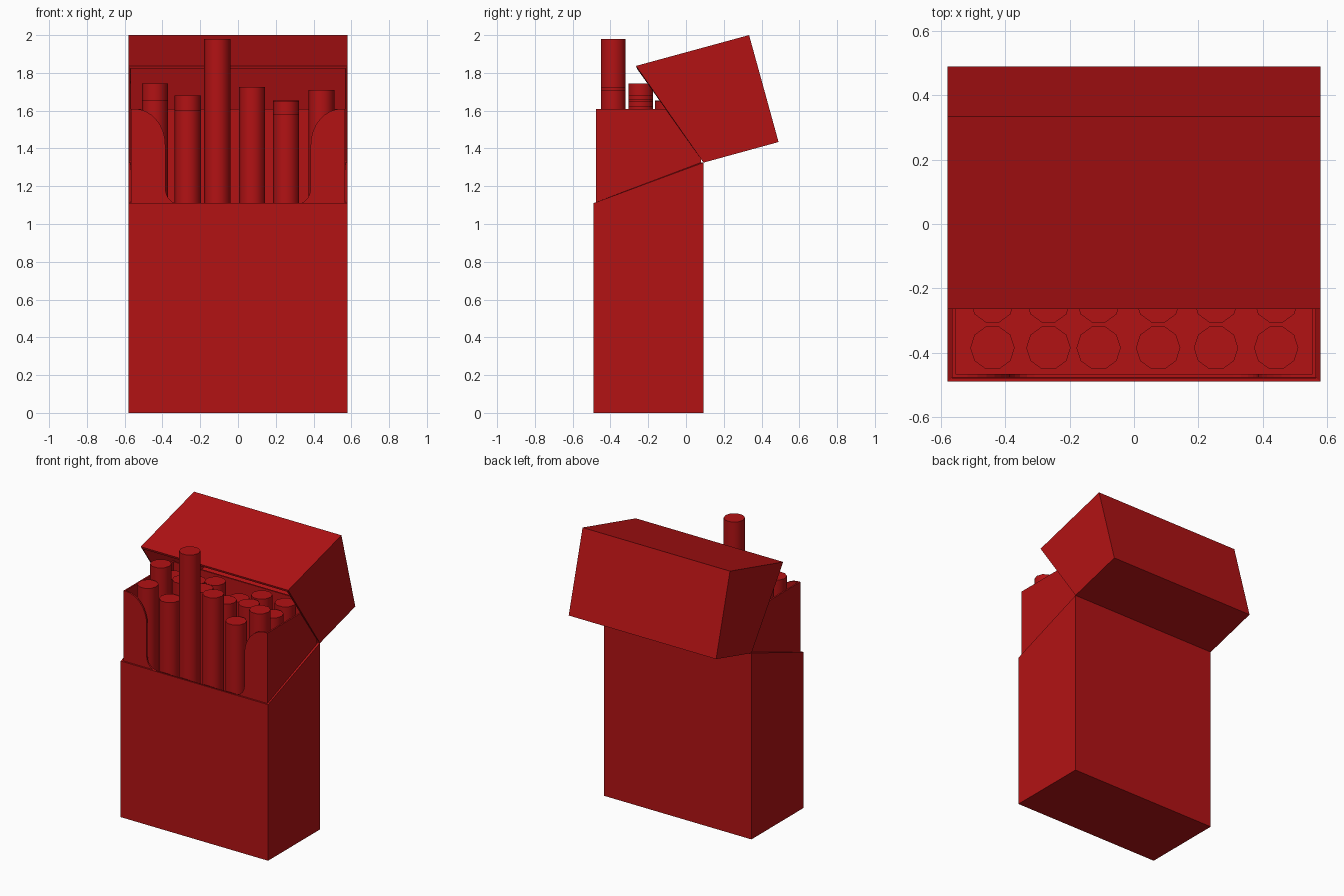
import bpy, bmesh, math

if "Cube" in bpy.data.objects:
    bpy.data.objects.remove(bpy.data.objects["Cube"])

WALL = 0.013
red = bpy.data.materials.new("red_card")
red.diffuse_color = (0.45, 0.006, 0.007, 1)
red.use_nodes = True
red.node_tree.nodes["Principled BSDF"].inputs["Base Color"].default_value = red.diffuse_color


def make_object(name, bm):
    bmesh.ops.recalc_face_normals(bm, faces=bm.faces)
    mesh = bpy.data.meshes.new(name)
    bm.to_mesh(mesh)
    bm.free()
    mesh.materials.append(red)
    ob = bpy.data.objects.new(name, mesh)
    bpy.context.collection.objects.link(ob)
    return ob


def prism(points, offset):
    """Closed prism: 3D outline swept along offset; the side faces keep outline order."""
    bm = bmesh.new()
    a = [bm.verts.new(p) for p in points]
    b = [bm.verts.new([p[i] + offset[i] for i in range(3)]) for p in points]
    bm.faces.new(a)
    bm.faces.new(b[::-1])
    n = len(a)
    sides = [bm.faces.new((a[i], a[(i + 1) % n], b[(i + 1) % n], b[i])) for i in range(n)]
    bmesh.ops.recalc_face_normals(bm, faces=bm.faces)
    return bm, sides


def apply(ob, mod):
    bpy.context.view_layer.objects.active = ob
    bpy.ops.object.modifier_apply(modifier=mod.name)


def open_box(name, profile, half_width, thickness):
    """Card box from a y-z profile, open along the profile's last edge."""
    bm, sides = prism([(-half_width, y, z) for y, z in profile], (2 * half_width, 0, 0))
    bmesh.ops.delete(bm, geom=[sides[-1]], context='FACES_ONLY')
    ob = make_object(name, bm)
    mod = ob.modifiers.new("card", 'SOLIDIFY')
    mod.thickness = thickness
    mod.offset = -1
    mod.use_even_offset = True
    apply(ob, mod)
    return ob


# outer carton and tilted lid
open_box("carton_body", [(-0.49, 1.11), (-0.49, 0), (0.093, 0), (0.093, 1.325)], 0.58, WALL)
open_box("lid", [(0.093, 1.325), (0.49, 1.434), (0.334, 2.0), (-0.264, 1.837)], 0.58, WALL)

# inner sleeve with a rounded notch in the front
sleeve = open_box("inner_sleeve", [(-0.477, 1.61), (-0.477, 0.015), (0.079, 0.015), (0.079, 1.61)],
                  0.566, 0.011)
left = [(-0.55, 1.7)]
for i in range(9):
    t = math.pi / 2 * (1 - i / 8)
    left.append((-0.55 + 0.165 * math.cos(t), 1.42 + 0.19 * math.sin(t)))
for i in range(6):
    t = math.pi + math.pi / 2 * i / 5
    left.append((-0.31 + 0.075 * math.cos(t), 1.19 + 0.085 * math.sin(t)))
outline = left + [(-x, z) for x, z in reversed(left)]
bm, _ = prism([(x, -0.55, z) for x, z in outline], (0, 0.1, 0))
cutter = make_object("notch_cutter", bm)
cutter.hide_render = True
cut = sleeve.modifiers.new("notch", 'BOOLEAN')
cut.operation = 'DIFFERENCE'
cut.solver = 'EXACT'
cut.object = cutter
apply(sleeve, cut)
bpy.data.objects.remove(cutter)

# three rows of sticks, pulled out to different heights
columns = [-0.44, -0.266, -0.11, 0.075, 0.255, 0.442]
rows = {
    -0.385: [1.655, 1.60, 1.98, 1.725, 1.58, 1.71],
    -0.24: [1.745, 1.68, 1.66, 1.625, 1.65, 1.625],
    -0.098: [1.61, 1.62, 1.655, 1.585, 1.655, 1.65],
}
for r, (y, tops) in enumerate(rows.items()):
    for c, (x, top) in enumerate(zip(columns, tops)):
        base = top - 1.55 if top > 1.9 else 0.03
        bpy.ops.mesh.primitive_cylinder_add(vertices=10, radius=0.069, depth=top - base,
                                            location=(x, y, (top + base) / 2),
                                            rotation=(0, 0, math.pi / 2))
        stick = bpy.context.object
        stick.name = f"stick_{r + 1}_{c + 1}"
        stick.data.materials.append(red)
        bpy.ops.object.shade_smooth_by_angle(angle=math.radians(40))
